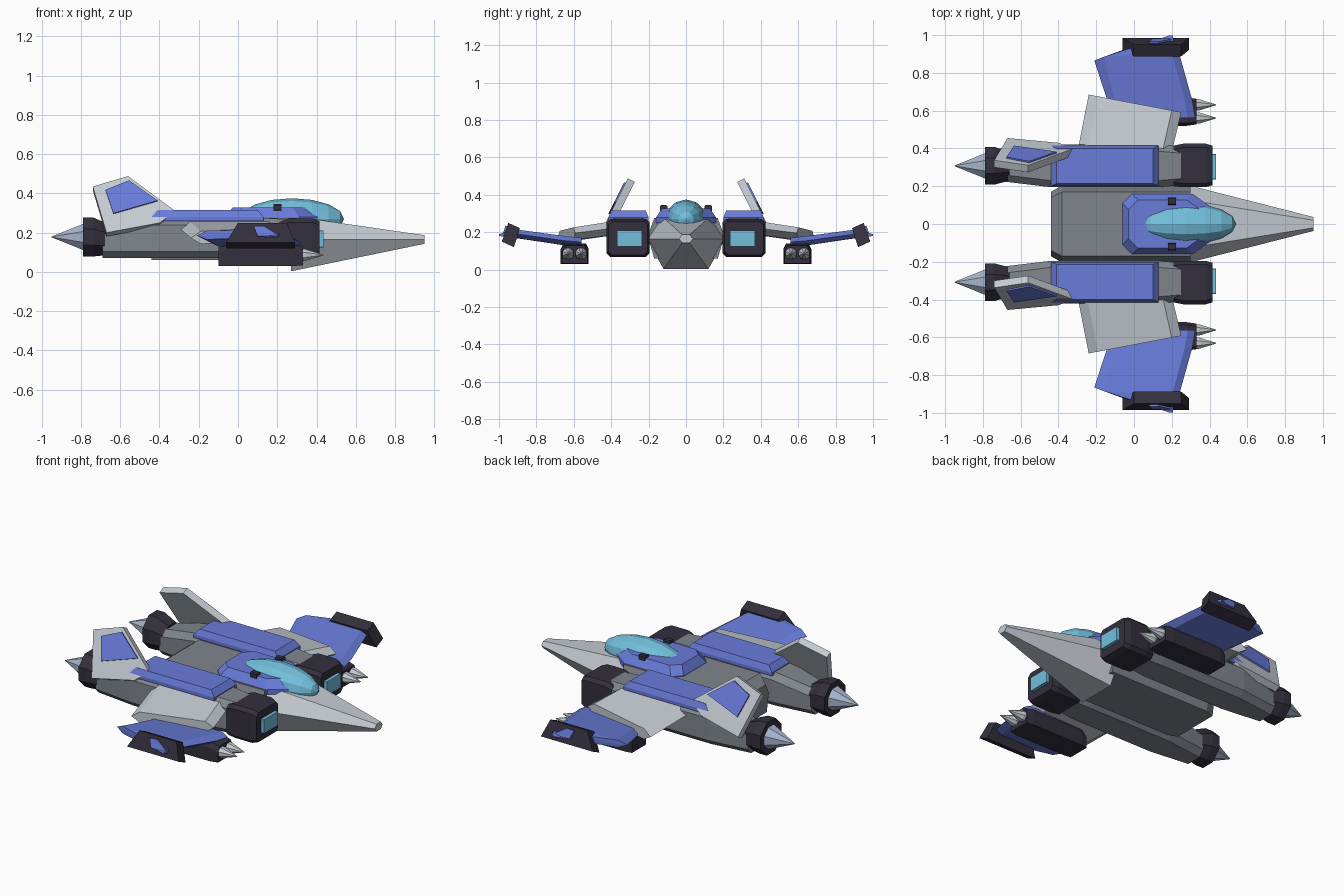
import bpy, bmesh, math
from mathutils import Vector, Matrix


def material(name, r, g, b):
    m = bpy.data.materials.new(name)
    m.diffuse_color = (r, g, b, 1)
    return m


LIGHT = material("light_grey", 0.56, 0.60, 0.65)
MID = material("mid_grey", 0.22, 0.24, 0.27)
DARK = material("dark_trim", 0.033, 0.029, 0.047)
BLUE = material("blue_panel", 0.14, 0.20, 0.70)
CYAN = material("cyan_glass", 0.17, 0.52, 0.72)
STEEL = material("blue_steel", 0.38, 0.46, 0.60)


def finish(name, bm, mat, mirror):
    bmesh.ops.recalc_face_normals(bm, faces=bm.faces)
    me = bpy.data.meshes.new(name)
    bm.to_mesh(me)
    bm.free()
    me.materials.append(mat)
    ob = bpy.data.objects.new(name, me)
    bpy.context.collection.objects.link(ob)
    if mirror:  # second copy across the centre plane
        mod = ob.modifiers.new("mirror", 'MIRROR')
        mod.use_axis = (False, True, False)
        mod.use_mirror_merge = False
    return ob


def loft(name, rings, mat, mirror=True):
    """Skin a list of matching point rings and cap both ends."""
    bm = bmesh.new()
    vs = [[bm.verts.new(p) for p in r] for r in rings]
    n = len(rings[0])
    for a, b in zip(vs, vs[1:]):
        for i in range(n):
            j = (i + 1) % n
            bm.faces.new((a[i], a[j], b[j], b[i]))
    bm.faces.new(vs[0])
    bm.faces.new(vs[-1])
    return finish(name, bm, mat, mirror)


def box_ring(x, y0, y1, z0, z1, c):
    """Rectangle with cut corners, facing along x."""
    return [(x, y0 + c, z0), (x, y1 - c, z0), (x, y1, z0 + c), (x, y1, z1 - c),
            (x, y1 - c, z1), (x, y0 + c, z1), (x, y0, z1 - c), (x, y0, z0 + c)]


def hex_ring(x, top, zt, side, zs, low, zl):
    return [(x, -low, zl), (x, low, zl), (x, side, zs),
            (x, top, zt), (x, -top, zt), (x, -side, zs)]


def round_ring(x, y, z, r, n=8):
    return [(x, y + r * math.cos(a), z + r * math.sin(a))
            for a in (math.tau * (i + 0.5) / n for i in range(n))]


def slab(name, pts, plane, n, d0, d1, mat):
    """Plate from an (x, z) outline on a slanted plane, between two offsets."""
    n = Vector(n).normalized()
    base = [Vector((x, plane(z), z)) for x, z in pts]
    return loft(name, [[p + n * d for p in base] for d in (d0, d1)], mat)


# Fuselage and nose
loft("fuselage", [
    hex_ring(-0.44, 0.14, 0.23, 0.17, 0.17, 0.15, 0.06),
    hex_ring(-0.38, 0.17, 0.275, 0.205, 0.18, 0.17, 0.06),
    hex_ring(0.30, 0.17, 0.275, 0.205, 0.18, 0.17, 0.06)], MID, False)
loft("nose", [
    hex_ring(0.27, 0.13, 0.285, 0.21, 0.165, 0.12, 0.003),
    hex_ring(0.95, 0.02, 0.187, 0.037, 0.165, 0.02, 0.143)], LIGHT, False)


# Cockpit surround
def surround(i, z):
    x0, x1, y = -0.06 + i, 0.42 - i, 0.16 - i
    return [(x0, -y + 0.05, z), (x0 + 0.05, -y, z), (x1 - 0.11, -y, z), (x1, -y + 0.08, z),
            (x1, y - 0.08, z), (x1 - 0.11, y, z), (x0 + 0.05, y, z), (x0, y - 0.05, z)]


loft("cockpit_surround", [surround(0, 0.25), surround(0, 0.28), surround(0.032, 0.328)],
     BLUE, False)

# Canopy
bm = bmesh.new()
bmesh.ops.create_uvsphere(bm, u_segments=12, v_segments=8, radius=1)
bmesh.ops.transform(bm, verts=bm.verts, matrix=Matrix.Translation((0.275, 0, 0.27))
                    @ Matrix.Diagonal((0.265, 0.108, 0.105, 1))
                    @ Matrix.Rotation(math.pi / 2, 4, 'Y'))
finish("canopy", bm, CYAN, False)
loft("canopy_latch", [box_ring(x, 0.10, 0.14, 0.31, 0.345, 0.006) for x in (0.18, 0.222)], DARK)

# Engine nacelles
loft("nacelle", [
    box_ring(-0.69, 0.225, 0.39, 0.07, 0.225, 0.035),
    box_ring(-0.44, 0.195, 0.42, 0.07, 0.275, 0.035),
    box_ring(0.13, 0.195, 0.42, 0.07, 0.275, 0.035),
    box_ring(0.25, 0.205, 0.41, 0.075, 0.268, 0.035)], MID)
loft("nacelle_top_panel", [
    [(-0.44, 0.2, 0.26), (0.13, 0.2, 0.26), (0.13, 0.415, 0.26), (-0.44, 0.415, 0.26)],
    [(-0.44, 0.2, 0.28), (0.13, 0.2, 0.28), (0.13, 0.415, 0.28), (-0.44, 0.415, 0.28)],
    [(-0.41, 0.215, 0.315), (0.10, 0.215, 0.315), (0.10, 0.4, 0.315), (-0.41, 0.4, 0.315)]],
    BLUE)
loft("intake", [
    box_ring(0.21, 0.20, 0.415, 0.07, 0.255, 0.02),
    box_ring(0.26, 0.195, 0.425, 0.068, 0.272, 0.02),
    box_ring(0.38, 0.195, 0.425, 0.068, 0.272, 0.02),
    box_ring(0.415, 0.205, 0.415, 0.078, 0.258, 0.02)], DARK)
loft("intake_glow", [box_ring(x, 0.235, 0.37, 0.125, 0.21, 0.002) for x in (0.40, 0.435)], CYAN)
loft("exhaust", [round_ring(-0.79, 0.308, 0.178, 0.108),
                 round_ring(-0.74, 0.308, 0.178, 0.108),
                 round_ring(-0.66, 0.308, 0.165, 0.085)], DARK)
loft("exhaust_cone", [round_ring(-0.78, 0.308, 0.178, 0.076),
                      round_ring(-0.95, 0.308, 0.178, 0.002)], STEEL)


# Tail fins leaning inward, with painted outer panel
def fin_plane(z):
    return 0.555 - 0.5 * z


fin_normal = (0, 0.89, 0.45)
slab("tail_fin", [(-0.67, 0.20), (-0.74, 0.435), (-0.56, 0.488), (-0.32, 0.31), (-0.40, 0.25)],
     fin_plane, fin_normal, -0.042, 0, LIGHT)
slab("tail_fin_panel", [(-0.635, 0.295), (-0.675, 0.415), (-0.555, 0.463), (-0.41, 0.36)],
     fin_plane, fin_normal, -0.002, 0.009, BLUE)


# Wings
def wing_ring(y, xr, xf, zb, zt, e):
    zm = (zb + zt) / 2
    return [(xr, y, zm), (xr + e, y, zt), (xf - e, y, zt),
            (xf, y, zm), (xf - e, y, zb), (xr + e, y, zb)]


def skew(ring, k):
    """Slide the front of a wing end inward."""
    x0 = ring[0][0]
    return [(x, y - k * (x - x0), z + 0.25 * k * (x - x0)) for x, y, z in ring]


loft("inner_wing", [
    wing_ring(0.38, -0.30, 0.20, 0.185, 0.26, 0.05),
    skew(wing_ring(0.685, -0.24, 0.25, 0.14, 0.205, 0.05), 0.19)], LIGHT)
loft("outer_wing", [
    wing_ring(0.56, -0.11, 0.325, 0.125, 0.17, 0.04),
    wing_ring(0.65, -0.14, 0.31, 0.13, 0.18, 0.04),
    [(-0.21, 0.865, 0.185), (-0.16, 0.885, 0.21), (0.20, 0.91, 0.215),
     (0.24, 0.90, 0.19), (0.20, 0.91, 0.17), (-0.16, 0.885, 0.165)],
    [(-0.05, 0.925, 0.19), (-0.02, 0.93, 0.21), (0.20, 0.93, 0.215),
     (0.22, 0.93, 0.19), (0.20, 0.93, 0.17), (-0.02, 0.93, 0.17)]], BLUE)

# Wing tip plates with blue flash
loft("wing_tip", [
    [(-0.06, 0.92, 0.12), (0.29, 0.92, 0.12), (0.25, 0.888, 0.222), (0.0, 0.888, 0.222)],
    [(-0.06, 0.985, 0.15), (0.29, 0.985, 0.15), (0.25, 0.95, 0.25), (0.0, 0.95, 0.25)]], DARK)
slab("wing_tip_flash", [(0.10, 0.18), (0.08, 0.23), (0.13, 0.232), (0.21, 0.182)],
     lambda z: 0.985 - 0.35 * (z - 0.15), (0, 0.94, 0.34), -0.002, 0.009, BLUE)
loft("wing_tip_blade", [
    [(0.09, 0.965, 0.175), (0.21, 0.965, 0.175), (0.21, 0.965, 0.2)],
    [(0.19, 0.999, 0.18), (0.205, 0.999, 0.18), (0.205, 0.999, 0.19)]], BLUE)


# Gun pods under the wings
def pod_ring(x, w, z0, z1):
    return [(x, 0.595 - w, z0), (x, 0.595 + w, z0), (x, 0.595 + w, z1 - 0.03),
            (x, 0.595 + w - 0.015, z1), (x, 0.595 - w + 0.015, z1), (x, 0.595 - w, z1 - 0.03)]


loft("gun_pod", [pod_ring(-0.10, 0.068, 0.03, 0.125), pod_ring(-0.06, 0.075, 0.03, 0.14),
                 pod_ring(0.28, 0.075, 0.03, 0.14), pod_ring(0.33, 0.068, 0.033, 0.128)], DARK)
for side, y in (("inner", 0.561), ("outer", 0.631)):
    loft(side + "_gun_spike", [round_ring(0.31, y, 0.086, 0.034),
                               round_ring(0.345, y, 0.086, 0.032),
                               round_ring(0.435, y, 0.086, 0.002)], LIGHT)
